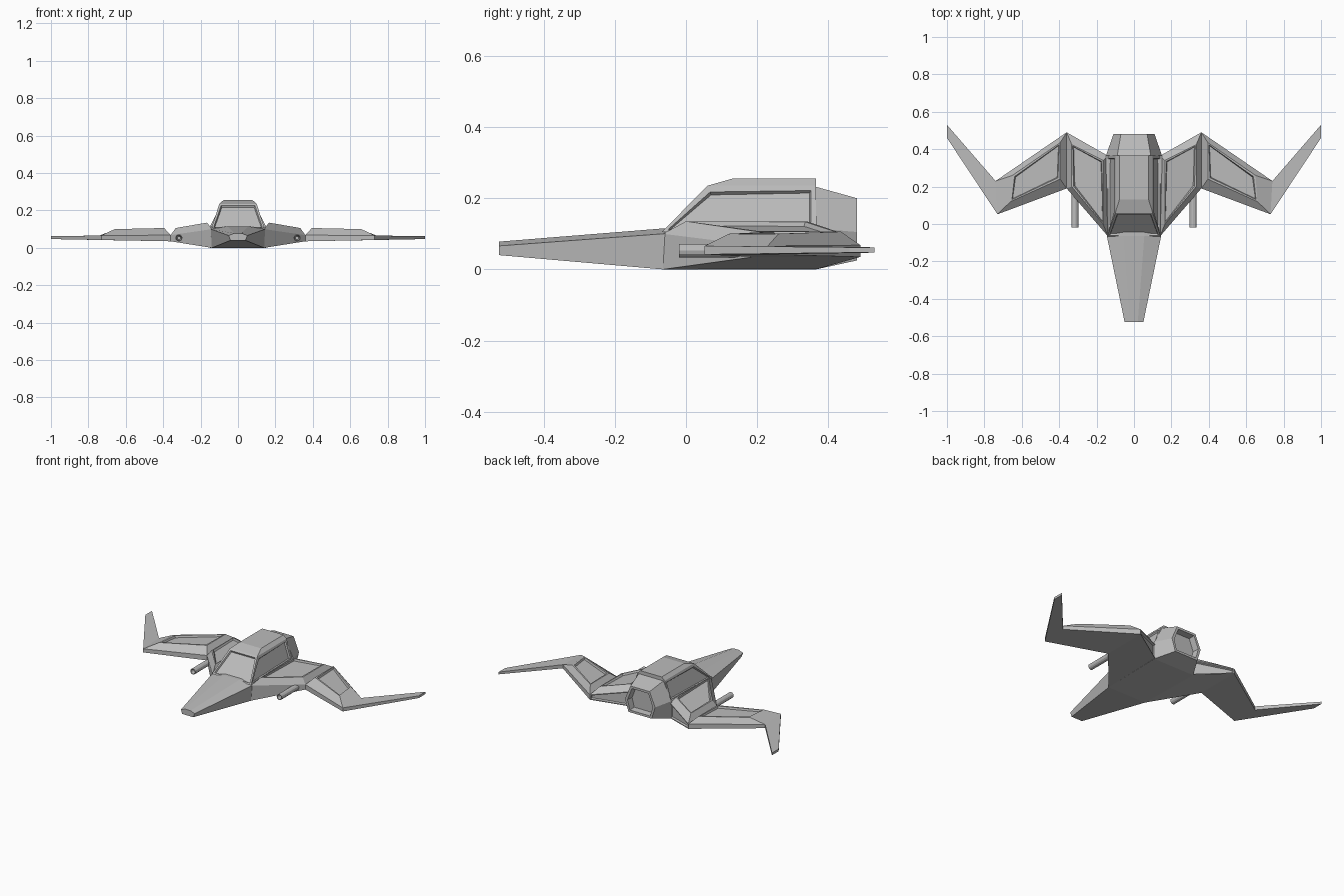
import bpy
import bmesh
import math
from mathutils import Matrix

old = bpy.data.objects.get("Cube")
if old:
    bpy.data.objects.remove(old, do_unlink=True)

# One plain grey for the whole craft
GREY = (0.5, 0.5, 0.5, 1)
hull = bpy.data.materials.new("hull_grey")
hull.use_nodes = True
hull.diffuse_color = GREY
hull.node_tree.nodes["Principled BSDF"].inputs["Base Color"].default_value = GREY


def finish(name, bm, mirrored):
    mesh = bpy.data.meshes.new(name)
    bm.to_mesh(mesh)
    bm.free()
    mesh.materials.append(hull)
    obj = bpy.data.objects.new(name, mesh)
    bpy.context.collection.objects.link(obj)
    if mirrored:
        obj.modifiers.new("Mirror", "MIRROR").use_mirror_merge = False
    return obj


def recess(bm, face, frame, depth):
    """Leave a flat frame, then sink the panel inside it."""
    bmesh.ops.inset_individual(bm, faces=[face], thickness=frame, depth=0)
    bmesh.ops.inset_individual(bm, faces=[face], thickness=0.006, depth=-depth)


def loft(name, rings, panels=(), mirrored=False):
    """Skin closed rings; panels are (face key, frame width, depth).
    Keys: 'end' for the last cap, or (ring, side)."""
    bm = bmesh.new()
    vs = [[bm.verts.new(p) for p in ring] for ring in rings]
    n = len(vs[0])
    faces = {"start": bm.faces.new(vs[0]), "end": bm.faces.new(vs[-1])}
    for r in range(len(vs) - 1):
        for i in range(n):
            j = (i + 1) % n
            faces[r, i] = bm.faces.new((vs[r][i], vs[r][j], vs[r + 1][j], vs[r + 1][i]))
    bmesh.ops.recalc_face_normals(bm, faces=bm.faces[:])
    for key, frame, depth in panels:
        recess(bm, faces[key], frame, depth)
    return finish(name, bm, mirrored)


def section(y, half):
    """Symmetric cross-section from its +x half, listed bottom to top."""
    return [(x, y, z) for x, z in half] + [(-x, y, z) for x, z in reversed(half)]


def plan(outline, heights):
    return [(x, y, z) for (x, y), z in zip(outline, heights)]


def box_ring(x, front, back, z):
    return [(-x, front, z), (x, front, z), (x, back, z), (-x, back, z)]


# Nose and lower fuselage
loft("fuselage", [
    section(-0.525, [(0.04, 0.04), (0.05, 0.066), (0.02, 0.078)]),
    section(-0.065, [(0.14, 0), (0.145, 0.1), (0.055, 0.115)]),
    section(0.365, [(0.15, 0), (0.15, 0.115), (0.055, 0.118)]),
])

# Canopy with sunken windscreen and side windows
loft("canopy", [
    box_ring(0.142, -0.068, 0.365, 0.105),
    box_ring(0.1, 0.06, 0.365, 0.235),
    box_ring(0.078, 0.13, 0.365, 0.255),
], [((0, 0), 0.016, 0.01), ((0, 1), 0.02, 0.01), ((0, 3), 0.02, 0.01)])

# Tapered tail with sunken exhaust
loft("tail", [
    section(0.365, [(0.15, 0), (0.15, 0.115), (0.09, 0.232)]),
    section(0.48, [(0.085, 0.025), (0.11, 0.105), (0.07, 0.2)]),
], [("end", 0.018, 0.04)])

# Inner wings: front root, front tip, back tip, back root
root = [(0.14, -0.065), (0.36, 0.19), (0.36, 0.49), (0.14, 0.365)]
loft("inner_wing", [
    plan(root, (0, 0.035, 0.035, 0)),
    plan(root, (0.1, 0.068, 0.068, 0.1)),
    plan([(0.165, 0.0), (0.333, 0.2), (0.333, 0.425), (0.165, 0.34)],
         (0.135, 0.106, 0.106, 0.135)),
], [("end", 0.01, 0.012), ((0, 2), 0.008, 0.012)], mirrored=True)

# Outer wings
outer = [(0.36, 0.19), (0.73, 0.052), (0.74, 0.23), (0.36, 0.49)]
loft("outer_wing", [
    plan(outer, (0.035, 0.042, 0.042, 0.035)),
    plan(outer, (0.068, 0.066, 0.066, 0.068)),
    plan([(0.395, 0.24), (0.66, 0.12), (0.65, 0.26), (0.395, 0.435)],
         (0.106, 0.1, 0.1, 0.106)),
], [("end", 0.013, 0.012)], mirrored=True)

# Swept wing tips
tip = [(0.73, 0.052), (1, 0.46), (1, 0.53), (0.74, 0.23)]
loft("wing_tip", [
    plan(tip, (0.042, 0.047, 0.047, 0.042)),
    plan(tip, (0.066, 0.062, 0.062, 0.066)),
], mirrored=True)

# Hollow gun barrels under the wing joints
bm = bmesh.new()
place = Matrix.Translation((0.316, 0.09, 0.053)) @ Matrix.Rotation(math.pi / 2, 4, "X")
bmesh.ops.create_cone(bm, cap_ends=True, segments=12, radius1=0.019,
                      radius2=0.019, depth=0.22, matrix=place)
bm.normal_update()
muzzle = min(bm.faces, key=lambda f: f.normal.y)
recess(bm, muzzle, 0.004, 0.04)
finish("gun_barrel", bm, True)
